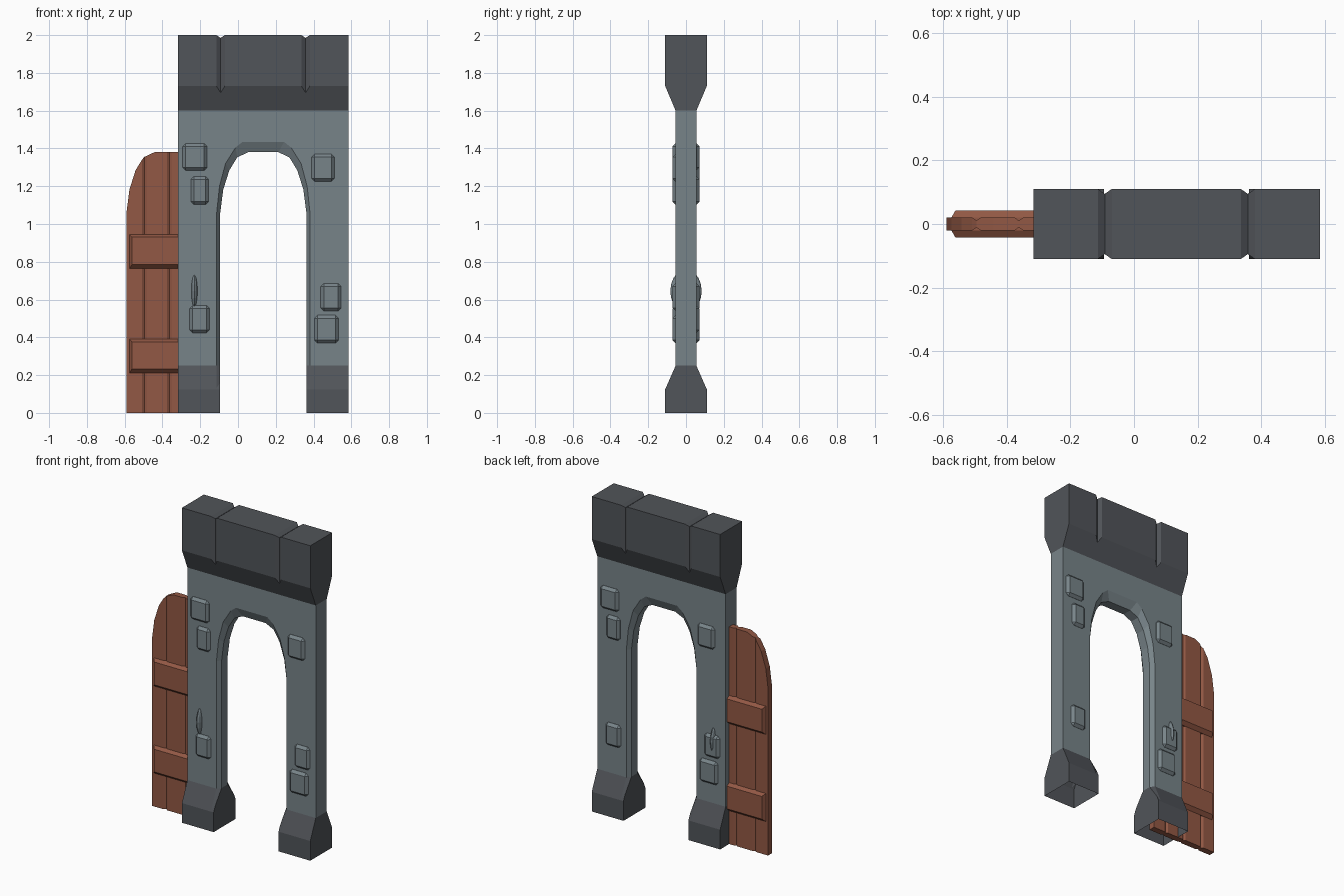
import bpy, bmesh, math

if "Cube" in bpy.data.objects:
    bpy.data.objects.remove(bpy.data.objects["Cube"])

CX = 0.134                      # centre line of the gateway


def material(name, rgb):
    m = bpy.data.materials.new(name)
    m.diffuse_color = (*rgb, 1)
    m.use_nodes = True
    m.node_tree.nodes["Principled BSDF"].inputs["Base Color"].default_value = m.diffuse_color
    return m


STONE = material("grey stone", (0.187, 0.230, 0.250))
DARK = material("dark stone", (0.082, 0.089, 0.100))
WOOD = material("red brown wood", (0.290, 0.098, 0.058))


def make(name, polys, mat):
    """Mesh object from polygons given as point lists."""
    bm = bmesh.new()
    for p in polys:
        bm.faces.new([bm.verts.new(v) for v in p])
    bmesh.ops.remove_doubles(bm, verts=bm.verts, dist=0.0005)
    bmesh.ops.recalc_face_normals(bm, faces=bm.faces)
    me = bpy.data.meshes.new(name)
    bm.to_mesh(me)
    bm.free()
    me.materials.append(mat)
    ob = bpy.data.objects.new(name, me)
    bpy.context.collection.objects.link(ob)
    return ob


def loft(loops, cap=True, closed=True):
    """Polygons joining successive loops of equal length."""
    n = len(loops[0])
    polys = []
    for a, b in zip(loops, loops[1:]):
        for i in range(n if closed else n - 1):
            j = (i + 1) % n
            polys.append([a[i], a[j], b[j], b[i]])
    if cap:
        polys += [loops[0], loops[-1]]
    return polys


# Half outlines of the arched opening: (distance from centre, height)
INNER = [(.228, 1.06), (.212, 1.183), (.18, 1.284), (.138, 1.353), (.08, 1.38)]
OUTER = [(.247, 1.06), (.232, 1.2), (.2, 1.32), (.147, 1.405), (.11, 1.435)]


def arch(half, y):
    full = [(half[0][0], .25)] + half
    left = [(CX - u, y, z) for u, z in full]
    right = [(CX + u, y, z) for u, z in reversed(full)]
    return left + right


# Wall with chamfered arch
W, T = .451, .055
rings = [arch(OUTER, -T), arch(INNER, -.03), arch(INNER, .03), arch(OUTER, T)]
polys = loft(rings, cap=False, closed=False)
for y, ring in ((-T, rings[0]), (T, rings[3])):
    polys.append(ring + [(CX + W, y, .25), (CX + W, y, 1.6),
                         (CX - W, y, 1.6), (CX - W, y, .25)])
for s in (-W, W):
    polys.append([(CX + s, -T, .25), (CX + s, T, .25), (CX + s, T, 1.6), (CX + s, -T, 1.6)])
polys.append([(CX - W, -T, 1.6), (CX + W, -T, 1.6), (CX + W, T, 1.6), (CX - W, T, 1.6)])
make("wall", polys, STONE)


# Flared pillar bases, open underneath
for s, side in ((-1, "left"), (1, "right")):
    def P(u, y, z):
        return (CX + s * u, y, z)
    polys = []
    for t in (-1, 1):
        polys.append([P(W, t * .055, .25), P(.247, t * .055, .25), P(.247, t * .1065, .133),
                      P(.228, t * .0946, .16), P(.228, t * .11, .125), P(W, t * .11, .125)])
        polys.append([P(.247, t * .055, .25), P(.228, t * .03, .25),
                      P(.228, t * .0946, .16), P(.247, t * .1065, .133)])
        polys.append([P(W, t * .11, .125), P(.228, t * .11, .125),
                      P(.228, t * .11, 0), P(W, t * .11, 0)])
    for u, prof in ((.228, [(.11, 0), (.11, .125), (.0946, .16), (.03, .25)]),
                    (W, [(.11, 0), (.11, .125), (.055, .25)])):
        polys.append([P(u, y, z) for y, z in prof] + [P(u, -y, z) for y, z in reversed(prof)])
    make("pillar_base_" + side, polys, DARK)


# Top block: section lofted along x, pinched at the two grooves
def cap_section(x, d):
    z = 1.73 - d * .13 / .055
    half = [(.055, 1.6), (.11 - d, z), (.11 - d, 2 - d)]
    return [(x, -y, z) for y, z in half] + [(x, y, z) for y, z in reversed(half)]


stations = [(CX - W, 0)]
for g in (CX - .226, CX + .224):
    stations += [(g - .022, 0), (g, .015), (g + .022, 0)]
stations.append((CX + W, 0))
make("top_block", loft([cap_section(x, d) for x, d in stations]), DARK)


# Sliding door leaf with plank grooves, partly inside the wall
DX, DH = -.3625, .228


def door_top(u):
    u = abs(u)
    if u <= INNER[-1][0]:
        return INNER[-1][1]
    for (u0, z0), (u1, z1) in zip(INNER, INNER[1:]):
        if u1 <= u <= u0 + 1e-6:
            return z0 + (z1 - z0) * (u0 - u) / (u0 - u1)
    return INNER[0][1]


door = {}
for u, z in INNER:
    door[u] = door[-u] = .02
for g in (-.1335, 0, .1335):
    for k in [k for k in door if abs(k - g) < .013]:
        del door[k]
    door.update({g - .013: .02, g: .011, g + .013: .02})
loops = []
for u in sorted(door):
    h, x, z = door[u], DX + u, door_top(u)
    loops.append([(x, -h, 0), (x, h, 0), (x, h, z), (x, -h, z)])
make("door_planks", loft(loops), WOOD)

# Bevelled cross braces on both door faces
for name, z0, z1 in (("lower", .212, .39), ("upper", .765, .944)):
    loops = []
    for y, i in ((-.042, 1), (-.02, 0), (.02, 0), (.042, 1)):
        a, b = -.575 + .013 * i, -.15 - .013 * i
        lo, hi = z0 + .02 * i, z1 - .014 * i
        loops.append([(a, y, lo), (b, y, lo), (b, y, hi), (a, y, hi)])
    make("door_brace_" + name, loft(loops), WOOD)


# Raised stones: x0, x1, z0, z1 on the front, turned half round for the back
STONES = [(-.293, -.163, 1.284, 1.427), (-.25, -.155, 1.103, 1.252),
          (.39, .51, 1.225, 1.37), (.438, .546, .54, .685),
          (.404, .533, .37, .517), (-.256, -.15, .424, .568)]
for n, (x0, x1, z0, z1) in enumerate(STONES):
    for s, face in ((1, "front"), (-1, "back")):
        loops = []
        for y in (-.03, -.072):
            loops.append([(CX + s * (x - CX), s * y, z)
                          for x, z in ((x0, z0), (x1, z0), (x1, z1), (x0, z1))])
        ob = make(f"raised_stone_{face}_{n + 1}", loft(loops), STONE)
        mod = ob.modifiers.new("bevel", 'BEVEL')
        mod.width = .016
        mod.segments = 1

# Rounded handle passing through the wall
bpy.ops.mesh.primitive_uv_sphere_add(segments=16, ring_count=10, radius=1,
                                     location=(-.231, 0, .645))
handle = bpy.context.object
handle.name = "handle"
handle.scale = (.022, .083, .115)
handle.data.materials.append(STONE)
